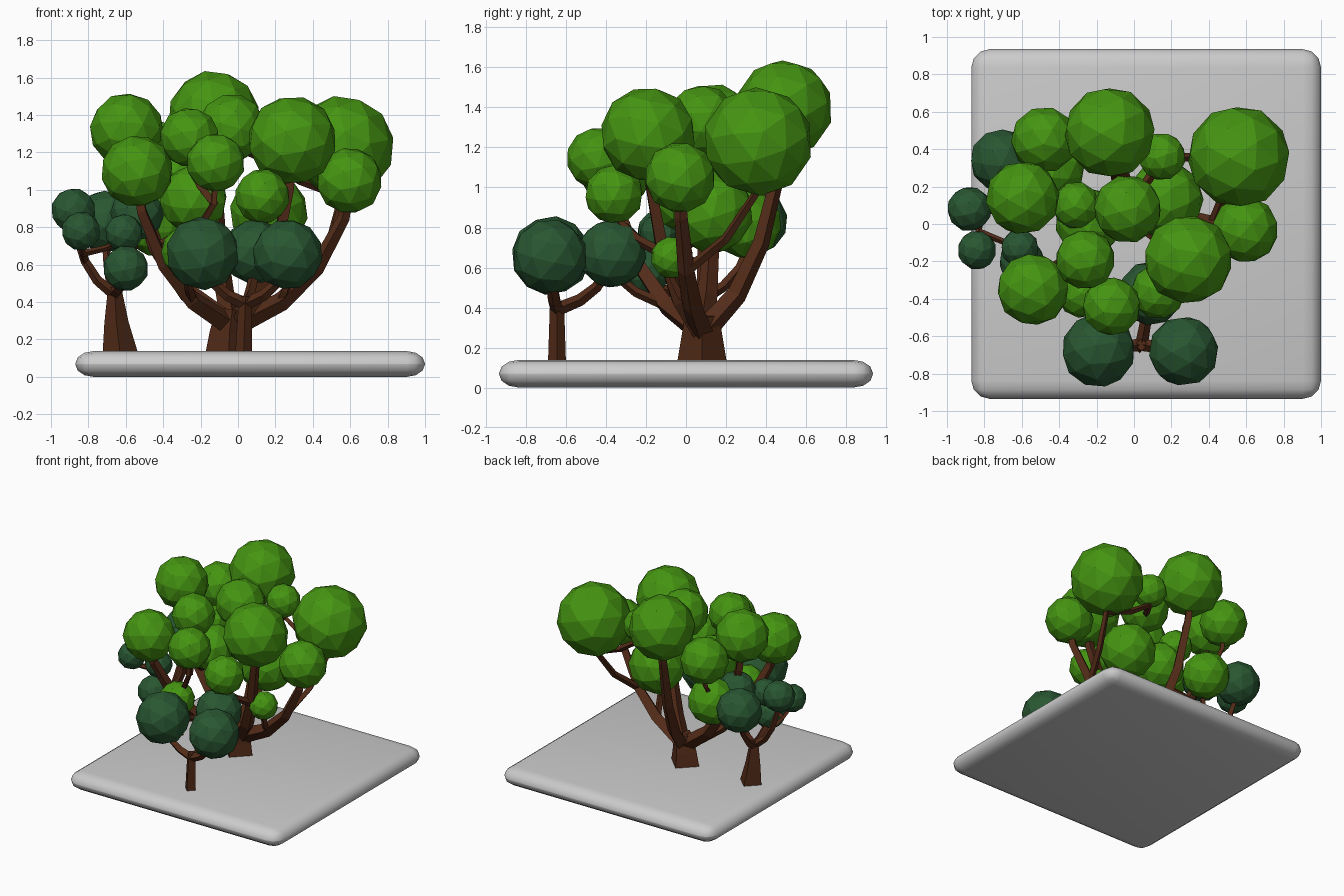
import bpy, bmesh, random
from mathutils import Matrix, Euler, Vector

if "Cube" in bpy.data.objects:
    bpy.data.objects.remove(bpy.data.objects["Cube"])

random.seed(4)


def material(name, rgb):
    m = bpy.data.materials.new(name)
    m.diffuse_color = (*rgb, 1)
    m.use_nodes = True
    m.node_tree.nodes["Principled BSDF"].inputs["Base Color"].default_value = m.diffuse_color
    return m


LEAF = material("bright_leaf", (0.06, 0.30, 0.006))
DARK = material("dark_leaf", (0.022, 0.095, 0.032))
BARK = material("bark", (0.085, 0.024, 0.009))


def add_mesh(name, bm, mat=None):
    me = bpy.data.meshes.new(name)
    bm.to_mesh(me)
    bm.free()
    if mat:
        me.materials.append(mat)
    ob = bpy.data.objects.new(name, me)
    bpy.context.collection.objects.link(ob)
    return ob


def foliage(name, balls, mat):
    # faceted leaf balls: x, y, z, radius
    for i, (x, y, z, r) in enumerate(balls):
        bm = bmesh.new()
        turn = Euler([random.uniform(-0.4, 0.4) for _ in range(3)]).to_matrix().to_4x4()
        bmesh.ops.create_icosphere(bm, subdivisions=2, radius=r * 1.02,
                                   matrix=Matrix.Translation((x, y, z)) @ turn)
        add_mesh(f"{name}_{i + 1}", bm, mat)


def wood(name, paths):
    # four-sided tapering limbs: each path is (start radius, end radius, points)
    cu = bpy.data.curves.new(name, 'CURVE')
    cu.dimensions = '3D'
    cu.bevel_depth = 1
    cu.bevel_resolution = 0
    cu.use_fill_caps = True
    for r0, r1, pts in paths:
        sp = cu.splines.new('POLY')
        sp.points.add(len(pts) - 1)
        sp.use_smooth = False
        for i, (p, co) in enumerate(zip(sp.points, pts)):
            p.co = (*co, 1)
            p.radius = r0 + (r1 - r0) * i / (len(pts) - 1)
    cu.materials.append(BARK)
    ob = bpy.data.objects.new(name, cu)
    bpy.context.collection.objects.link(ob)
    bpy.ops.object.select_all(action='DESELECT')
    ob.select_set(True)
    bpy.context.view_layer.objects.active = ob
    bpy.ops.object.convert(target='MESH')


def sweep(a, b, steps):
    # limb that spreads outward first, then climbs: steps are (outward, upward)
    return [Vector((a.x + (b.x - a.x) * s, a.y + (b.y - a.y) * s, a.z + (b.z - a.z) * h))
            for s, h in steps]


LIMB = [(0, 0), (0.42, 0.17), (0.72, 0.4), (0.95, 0.74), (1, 0.95)]
TWIG = [(0, 0), (0.55, 0.25), (0.97, 0.6), (1, 0.95)]


def branches(name, hub, balls, limbs, r0, r1):
    # the first balls get limbs from the hub, the rest fork off the nearest lower joint
    hub, paths, joints = Vector(hub), [], []
    for i, ball in enumerate(balls):
        end = Vector(ball[:3])
        if i < limbs:
            pts = sweep(hub, end, LIMB)
            paths.append((r0, r1, pts))
        else:
            low = [j for j in joints if j.z < end.z - 0.08]
            start = min(low or [hub], key=lambda j: (j - end).length)
            pts = sweep(start, end, TWIG)
            paths.append((r1 * 1.1, r1 * 0.7, pts))
        joints += pts[1:3]
    wood(name, paths)


# rounded base slab
bm = bmesh.new()
bmesh.ops.create_cube(bm, size=1, matrix=Matrix.Diagonal((1.87, 1.87, 0.2, 1)))
bmesh.ops.bevel(bm, geom=bm.edges[:], offset=0.098, segments=3, profile=0.5, affect='EDGES')
bmesh.ops.transform(bm, verts=bm.verts, matrix=Matrix.Translation((0.065, 0, 0.069))
                    @ Matrix.Diagonal((1, 1, 0.69, 1)))
slab = add_mesh("base_slab", bm)
bpy.context.view_layer.objects.active = slab
slab.select_set(True)
bpy.ops.object.shade_smooth_by_angle(angle=0.8)

# main tree: crown, trunk and limbs
main = [
    (0.29, -0.19, 1.265, 0.235), (0.595, -0.03, 1.05, 0.175), (-0.13, 0.49, 1.395, 0.24),
    (-0.595, 0.14, 1.32, 0.195), (-0.54, -0.35, 1.10, 0.19),
    (0.56, 0.36, 1.23, 0.27), (-0.12, -0.44, 1.145, 0.155), (0.13, -0.36, 0.965, 0.145),
    (-0.26, -0.19, 1.28, 0.158), (-0.48, 0.45, 1.21, 0.175), (0.15, 0.36, 1.29, 0.125),
    (-0.44, 0.30, 0.82, 0.175), (0.165, 0.13, 0.88, 0.205), (-0.24, 0.01, 0.95, 0.18),
    (-0.31, 0.10, 1.10, 0.125), (-0.035, 0.08, 1.33, 0.18), (0.275, -0.07, 0.65, 0.105),
    (-0.28, -0.37, 0.67, 0.13)]
foliage("main_leaves", main, LEAF)
wood("main_trunk", [(0.125, 0.085, [(-0.05, 0.08, 0.12), (-0.045, 0.08, 0.24), (-0.03, 0.08, 0.36)])])
branches("main_limbs", (-0.03, 0.08, 0.27), main, 5, 0.06, 0.025)

# front small tree
front = [(-0.19, -0.675, 0.66, 0.195), (0.265, -0.68, 0.655, 0.185), (0.09, -0.37, 0.67, 0.17)]
foliage("front_leaves", front, DARK)
wood("front_trunk", [(0.045, 0.035, [(0.03, -0.645, 0.12), (0.04, -0.645, 0.43)])])
branches("front_limbs", (0.04, -0.645, 0.39), front, 3, 0.034, 0.02)

# left small tree
left = [(-0.88, 0.08, 0.89, 0.118), (-0.71, 0.34, 0.83, 0.165), (-0.6, -0.2, 0.58, 0.12),
        (-0.54, 0.13, 0.87, 0.14), (-0.84, -0.14, 0.78, 0.103), (-0.61, -0.13, 0.77, 0.10)]
foliage("left_leaves", left, DARK)
wood("left_trunk", [(0.095, 0.035, [(-0.63, 0.08, 0.12), (-0.65, 0.08, 0.29), (-0.66, 0.08, 0.48)])])
branches("left_limbs", (-0.66, 0.08, 0.44), left, 4, 0.03, 0.017)
